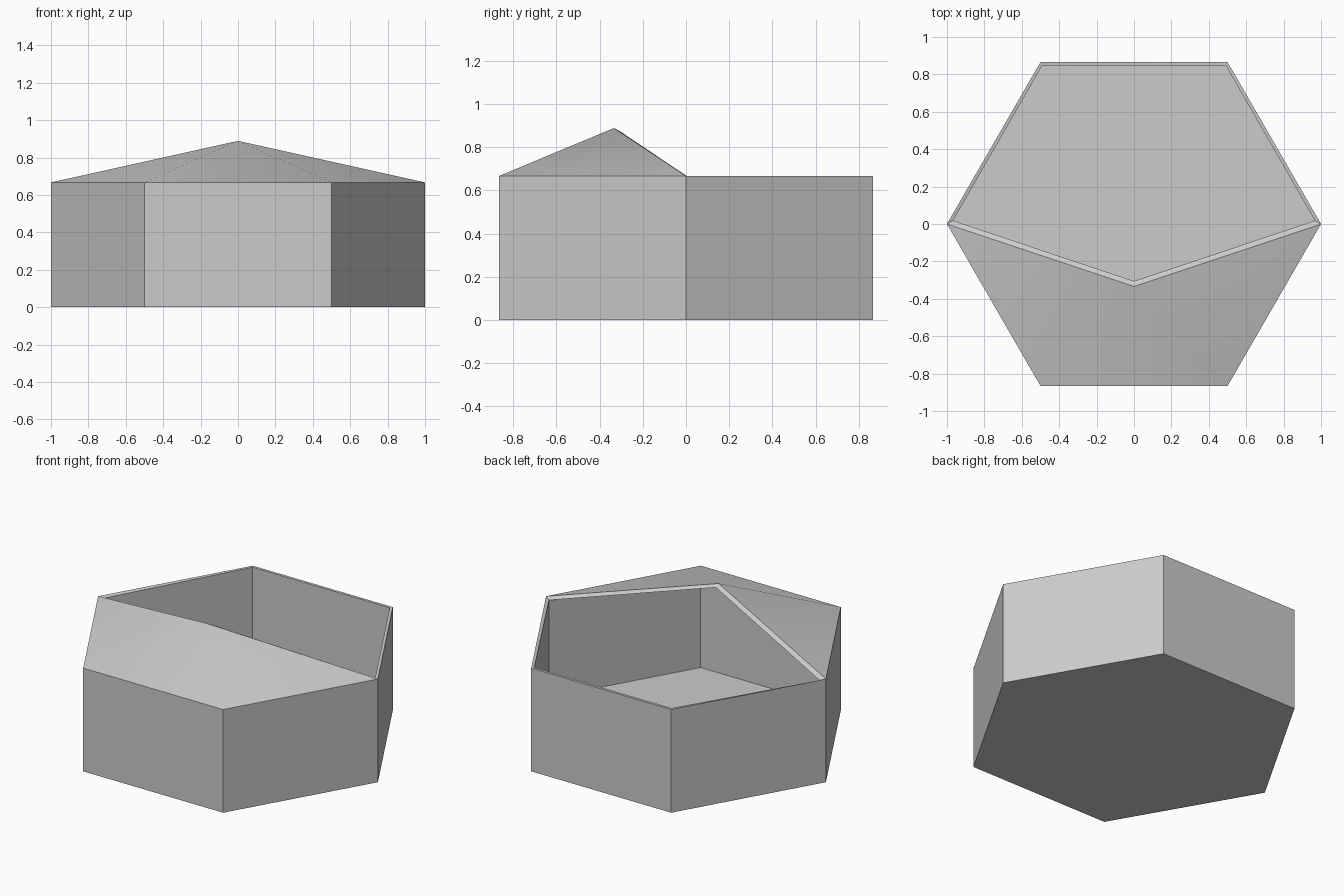
import bpy, bmesh, math
from mathutils import Vector

if "Cube" in bpy.data.objects:
    bpy.data.objects.remove(bpy.data.objects["Cube"], do_unlink=True)

WALL_TOP = 2 / 3
PEAK = Vector((0, -1 / 3, 8 / 9))
THICK = 0.02

grey = bpy.data.materials.new("plain grey")
grey.use_nodes = True
grey.diffuse_color = (0.6, 0.6, 0.6, 1)
grey.node_tree.nodes["Principled BSDF"].inputs["Base Color"].default_value = (0.6, 0.6, 0.6, 1)


def hexagon(radius, z):
    return [Vector((radius * math.cos(i * math.pi / 3),
                    radius * math.sin(i * math.pi / 3), z)) for i in range(6)]


def shell(bm, floor, top, peak, inward):
    """Floor, six walls and a three-sided half roof; returns the open edge loop."""
    low = [bm.verts.new(p) for p in floor]
    high = [bm.verts.new(p) for p in top]
    tip = bm.verts.new(peak)
    faces = [bm.faces.new(low[::-1])]
    for i in range(6):
        j = (i + 1) % 6
        faces.append(bm.faces.new((low[i], low[j], high[j], high[i])))
        if i >= 3:
            faces.append(bm.faces.new((high[i], high[j], tip)))
    if inward:
        bmesh.ops.reverse_faces(bm, faces=faces)
    return high[:4] + [tip]


bm = bmesh.new()

# Outer skin
outer = shell(bm, hexagon(1, 0), hexagon(1, WALL_TOP), PEAK, False)

# Inner skin, with the ends of the opening drawn in and the roof side lowered
inner_top = hexagon(1 - THICK, WALL_TOP)
for i, side in ((0, 1), (3, -1)):
    inner_top[i] = Vector((side * 0.967, 0.018, WALL_TOP - 0.01))
for i in (4, 5):
    inner_top[i].z -= 0.012
inner = shell(bm, hexagon(1 - THICK, 0.018), inner_top,
              PEAK + Vector((0, 0.028, -0.015)), True)

# Rim around the opening
for i in range(5):
    j = (i + 1) % 5
    bm.faces.new((outer[i], outer[j], inner[j], inner[i]))

mesh = bpy.data.meshes.new("hooded_hexagonal_tub")
bm.to_mesh(mesh)
bm.free()
mesh.materials.append(grey)
tub = bpy.data.objects.new("hooded_hexagonal_tub", mesh)
bpy.context.collection.objects.link(tub)

# Soften only the shallow roof creases
bpy.context.view_layer.objects.active = tub
tub.select_set(True)
bpy.ops.object.shade_smooth_by_angle(angle=math.radians(30))
